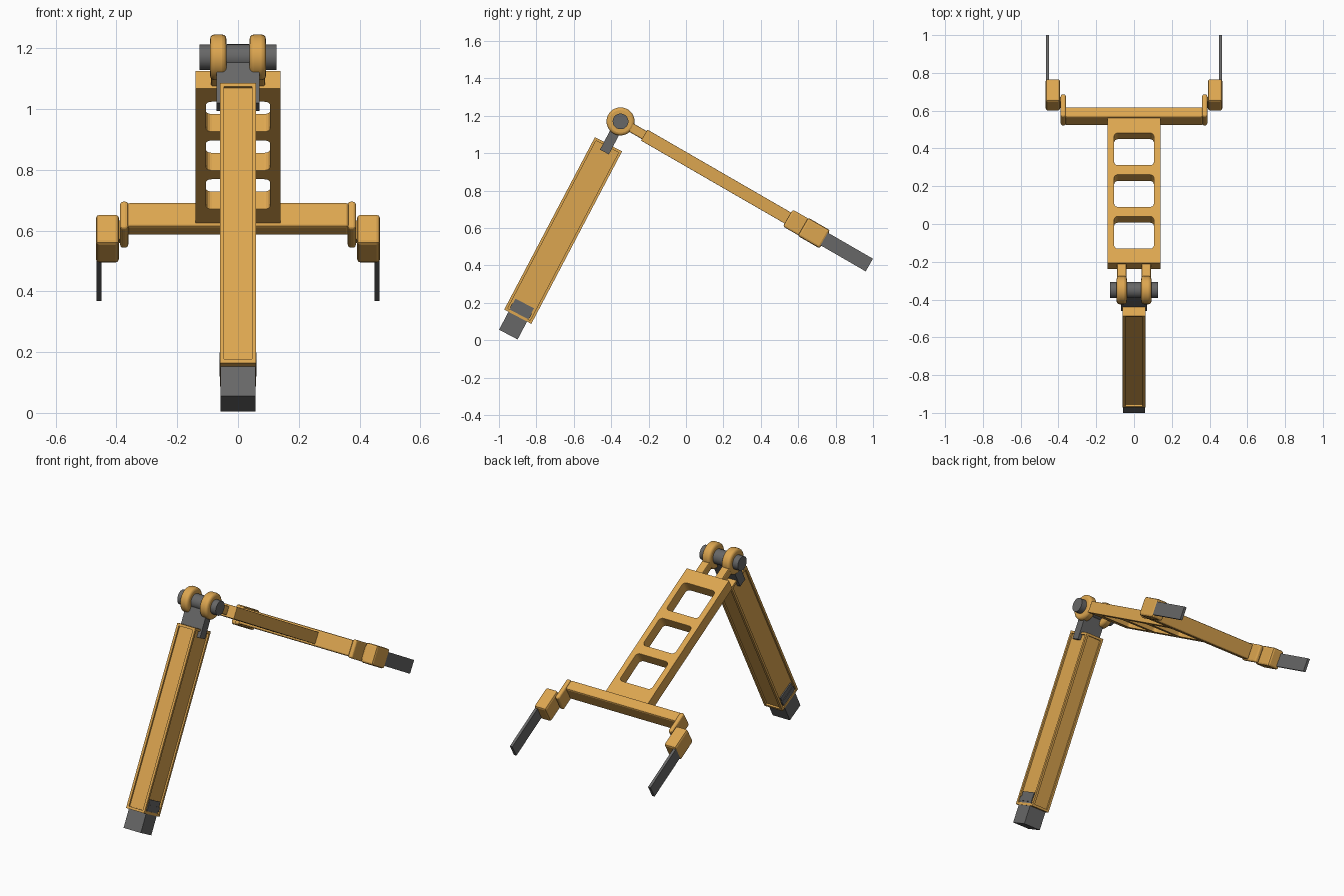
import bpy, bmesh, math
from mathutils import Matrix, Vector

if "Cube" in bpy.data.objects:
    bpy.data.objects.remove(bpy.data.objects["Cube"])


def material(name, rgb):
    m = bpy.data.materials.new(name)
    m.diffuse_color = (*rgb, 1)
    m.use_nodes = True
    m.node_tree.nodes["Principled BSDF"].inputs["Base Color"].default_value = m.diffuse_color
    return m


ORANGE = material("amber paint", (0.72, 0.38, 0.08))
GREY = material("dark grey metal", (0.135, 0.135, 0.135))

# Two frames share the hinge: the leg hangs along -z, the arm runs along +y
HINGE = Matrix.Translation((0, -0.35, 1.17))
LEG = HINGE @ Matrix.Rotation(math.radians(-27.76), 4, 'X')
ARM = HINGE @ Matrix.Rotation(math.radians(-30), 4, 'X')


def finish(name, bm, mat, frame, bevel=0, segments=2):
    bmesh.ops.recalc_face_normals(bm, faces=bm.faces)
    me = bpy.data.meshes.new(name)
    bm.to_mesh(me)
    bm.free()
    ob = bpy.data.objects.new(name, me)
    bpy.context.collection.objects.link(ob)
    me.materials.append(mat)
    ob.matrix_world = frame
    if bevel:
        b = ob.modifiers.new("bevel", 'BEVEL')
        b.width, b.segments = bevel, segments
        b.limit_method, b.angle_limit = 'ANGLE', math.radians(40)
    return ob


def box_mesh(x, y, z):
    """Box between (min, max) pairs on each axis."""
    bm = bmesh.new()
    bmesh.ops.create_cube(bm, size=1)
    for v in bm.verts:
        v.co = Vector([(a + b) / 2 + c * (b - a) for (a, b), c in zip((x, y, z), v.co)])
    return bm


def box(name, x, y, z, mat, frame, bevel=0, segments=2):
    return finish(name, box_mesh(x, y, z), mat, frame, bevel, segments)


def cylinder(name, r, x, mat, bevel=0):
    bm = bmesh.new()
    bmesh.ops.create_cone(bm, cap_ends=True, segments=32, radius1=r, radius2=r, depth=x[1] - x[0],
                          matrix=Matrix.Translation(((x[0] + x[1]) / 2, 0, 0)) @ Matrix.Rotation(math.pi / 2, 4, 'Y'))
    ob = finish(name, bm, mat, HINGE, bevel, 3)
    bpy.context.view_layer.objects.active = ob
    ob.select_set(True)
    bpy.ops.object.shade_smooth_by_angle(angle=math.radians(35))
    ob.select_set(False)
    return ob


def span(side, a, b):
    return tuple(sorted((side * a, side * b)))


# Leg: long box with a recessed panel on each of its four sides
bm = box_mesh((-0.06, 0.06), (-0.082, 0.082), (-1.18, -0.138))
bm.normal_update()
sides = [f for f in bm.faces if abs(f.normal.z) < 0.5]
for f in sides:
    bmesh.ops.inset_region(bm, faces=[f], thickness=0.02, depth=0)
    n = f.normal.copy()
    # sink the panel
    ret = bmesh.ops.extrude_discrete_faces(bm, faces=[f])
    bmesh.ops.translate(bm, verts=ret["faces"][0].verts, vec=-0.01 * n)
finish("leg", bm, ORANGE, LEG)

# Foot and its locking tabs
box("foot", (-0.057, 0.057), (-0.056, 0.056), (-1.288, -1.1), GREY, LEG)
box("foot_lock_tab", (-0.0605, 0.0605), (-0.06, 0.06), (-1.156, -1.13), GREY, LEG)

# Tapered fork joining the leg to the hinge
bm = box_mesh((-0.07, 0.07), (-0.027, 0.027), (-0.185, -0.07))
top = [f for f in bm.faces if all(v.co.z > -0.08 for v in f.verts)]
ret = bmesh.ops.extrude_face_region(bm, geom=top)
bmesh.ops.delete(bm, geom=top, context='FACES_ONLY')
for v in ret["geom"]:
    if isinstance(v, bmesh.types.BMVert):
        v.co.x *= 0.55
        v.co.z = 0
finish("leg_fork", bm, GREY, LEG)
cylinder("hinge_pin", 0.042, (-0.127, 0.127), GREY)
cylinder("hinge_hub", 0.043, (-0.037, 0.037), GREY)

# Ladder arm: flat plate with three rounded windows
ladder = box("ladder_arm", (-0.14, 0.14), (0.146, 1.045), (-0.034, 0.034), ORANGE, ARM)
for i in range(3):
    start = 0.235 + 0.255 * i
    bm = box_mesh((-0.105, 0.105), (start, start + 0.196), (-0.1, 0.1))
    upright = [e for e in bm.edges if abs(e.verts[0].co.z - e.verts[1].co.z) > 0.1]
    bmesh.ops.bevel(bm, geom=upright, offset=0.02, segments=4, profile=0.5, affect='EDGES')
    cutter = finish("window_cutter", bm, ORANGE, ARM)
    cutter.hide_render = True
    cutter.hide_viewport = True
    cutter.display_type = 'WIRE'
    cut = ladder.modifiers.new("window", 'BOOLEAN')
    cut.operation, cut.object, cut.solver = 'DIFFERENCE', cutter, 'EXACT'
edge = ladder.modifiers.new("bevel", 'BEVEL')
edge.width, edge.segments = 0.008, 2
edge.limit_method, edge.angle_limit = 'ANGLE', math.radians(40)

# Crossbar at the end of the ladder
box("crossbar", (-0.365, 0.365), (1.032, 1.095), (-0.046, 0.046), ORANGE, ARM, 0.009)

# Mirrored parts: hinge rings and lugs, end plates, grip blocks, blades
for s, tag in ((1, "right"), (-1, "left")):
    cylinder("hinge_ring_" + tag, 0.075, span(s, 0.038, 0.092), ORANGE, 0.015)
    box("hinge_lug_" + tag, span(s, 0.041, 0.089), (0.04, 0.17), (-0.025, 0.025), ORANGE, ARM, 0.006)
    box("end_plate_" + tag, span(s, 0.361, 0.388), (1.033, 1.17), (-0.052, 0.052), ORANGE, ARM, 0.01, 3)
    box("plate_joint_" + tag, span(s, 0.37, 0.41), (1.135, 1.16), (-0.035, 0.035), ORANGE, ARM)
    box("grip_block_" + tag, span(s, 0.391, 0.468), (1.125, 1.262), (-0.056, 0.056), ORANGE, ARM, 0.012)
    box("blade_" + tag, span(s, 0.449, 0.465), (1.2, 1.536), (-0.039, 0.039), GREY, ARM)
